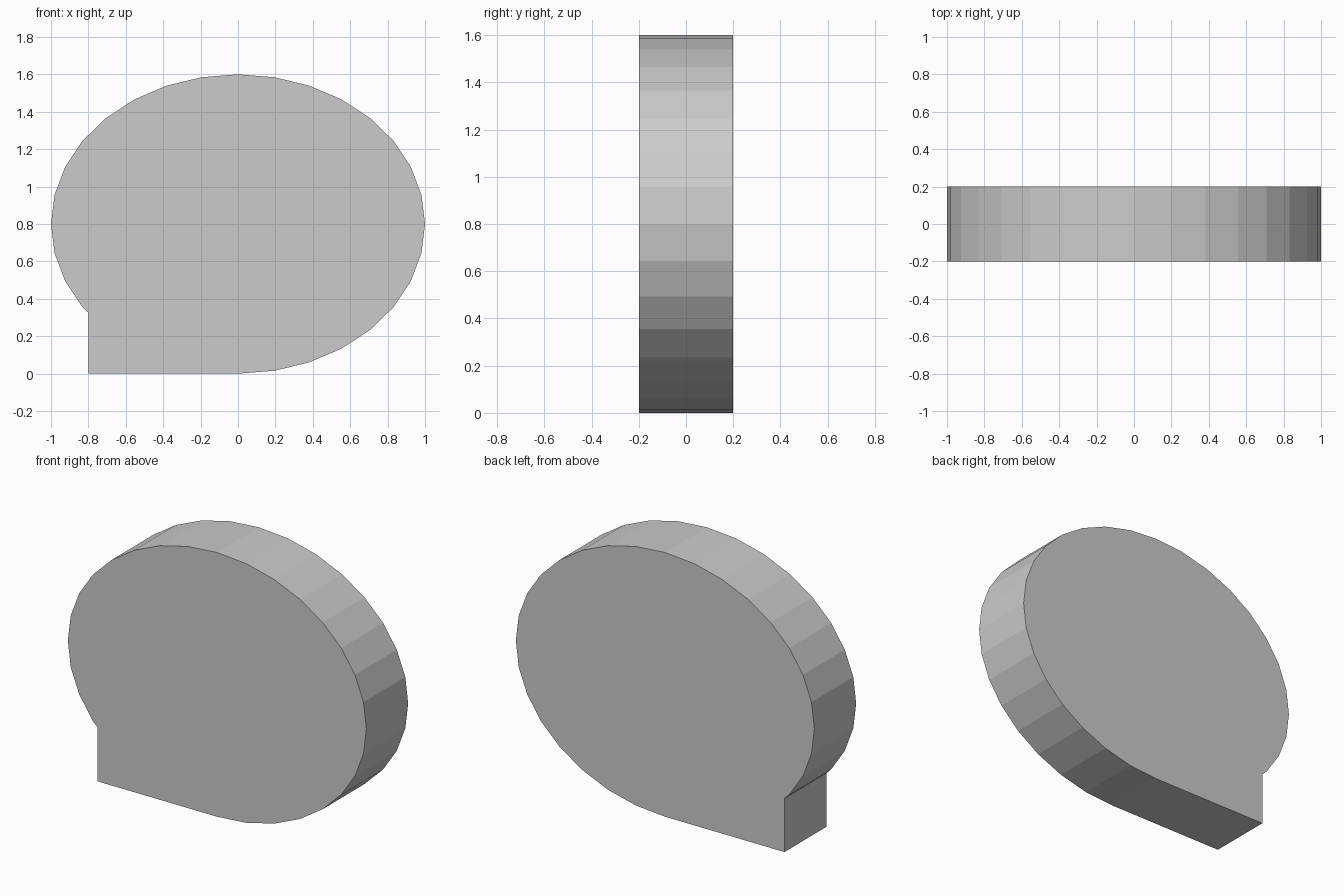
import bpy, bmesh, math

if "Cube" in bpy.data.objects:
    bpy.data.objects.remove(bpy.data.objects["Cube"])

SEGMENTS = 32
RX, RZ, DEPTH = 1.0, 0.8, 0.4

# Bubble outline: 32-sided ellipse running from the bottom round to the lower left
outline = []
for i in range(28):
    a = -math.pi / 2 + 2 * math.pi * i / SEGMENTS
    outline.append((RX * math.cos(a), RZ + RZ * math.sin(a)))

# Square corner that replaces the lower-left part of the ellipse
outline += [(-0.8, 0.325), (-0.8, 0.0)]

# Extrude the flat outline through the depth
bm = bmesh.new()
face = bm.faces.new([bm.verts.new((x, -DEPTH / 2, z)) for x, z in outline])
result = bmesh.ops.extrude_face_region(bm, geom=[face], use_keep_orig=True)
moved = [g for g in result["geom"] if isinstance(g, bmesh.types.BMVert)]
bmesh.ops.translate(bm, verts=moved, vec=(0, DEPTH, 0))
bmesh.ops.recalc_face_normals(bm, faces=bm.faces[:])

mesh = bpy.data.meshes.new("bubble_body")
bm.to_mesh(mesh)
bm.free()
body = bpy.data.objects.new("bubble_body", mesh)
bpy.context.collection.objects.link(body)
